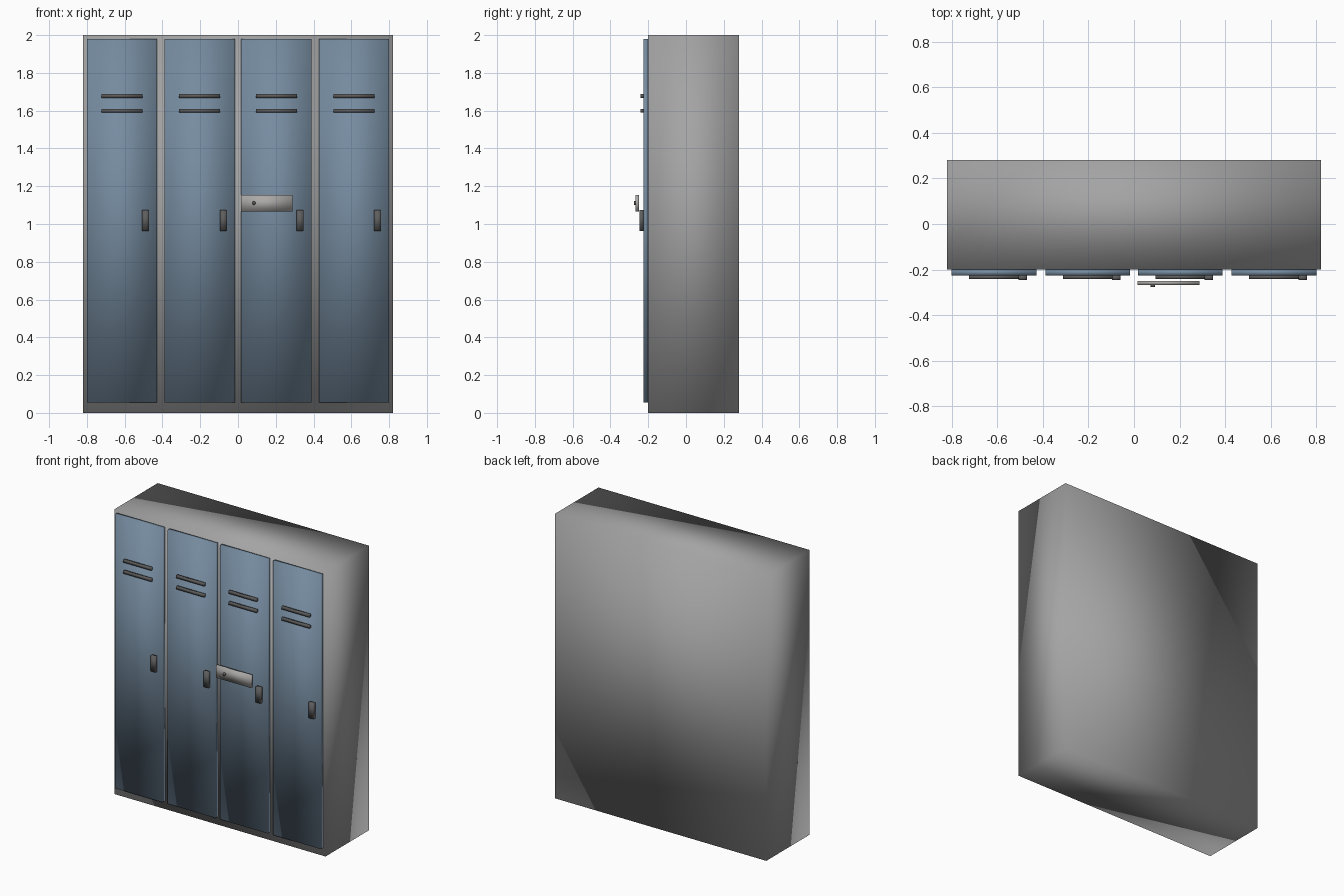
import bpy
import bmesh
from math import radians
from mathutils import Matrix, Vector

# Remove the default object
default = bpy.data.objects.get("Cube")
if default:
    bpy.data.objects.remove(default, do_unlink=True)


def make_material(name, rgb):
    mat = bpy.data.materials.new(name)
    mat.use_nodes = True
    colour = (*rgb, 1.0)
    mat.diffuse_color = colour
    mat.node_tree.nodes["Principled BSDF"].inputs["Base Color"].default_value = colour
    return mat


cabinet_grey = make_material("cabinet_grey", (0.37, 0.37, 0.37))
door_blue = make_material("door_blue", (0.18, 0.26, 0.35))
dark_metal = make_material("dark_metal", (0.11, 0.11, 0.11))
plate_grey = make_material("plate_grey", (0.41, 0.40, 0.39))


def finish(name, bm, mat):
    mesh = bpy.data.meshes.new(name)
    bm.to_mesh(mesh)
    bm.free()
    mesh.materials.append(mat)
    mesh.shade_smooth()
    obj = bpy.data.objects.new(name, mesh)
    bpy.context.collection.objects.link(obj)
    return obj


def box(name, mat, x, y, z):
    """Softly shaded box from (min, max) ranges on each axis."""
    low, high = (Vector(c) for c in zip(x, y, z))
    bm = bmesh.new()
    place = Matrix.Translation((low + high) / 2) @ Matrix.Diagonal((*(high - low), 1))
    bmesh.ops.create_cube(bm, size=1, matrix=place)
    return finish(name, bm, mat)


# Cabinet body
BODY_FRONT = -0.2
DOOR_FRONT = -0.225
box("cabinet_body", cabinet_grey, (-0.82, 0.82), (BODY_FRONT, 0.28), (0, 2))

# Four doors, each with two vent bars and a handle
for number, cx in enumerate((-0.614, -0.203, 0.203, 0.614), 1):
    box(f"door_{number}", door_blue, (cx - 0.186, cx + 0.186),
        (DOOR_FRONT, BODY_FRONT), (0.056, 1.98))
    for side, z in (("lower", 1.6), ("upper", 1.678)):
        box(f"{side}_vent_{number}", dark_metal, (cx - 0.109, cx + 0.109),
            (-0.241, DOOR_FRONT), (z - 0.01, z + 0.01))
    box(f"handle_{number}", dark_metal, (cx + 0.107, cx + 0.144),
        (-0.246, DOOR_FRONT), (0.964, 1.074))

# Latch plate standing off the third door, with its round stud
box("latch_plate", plate_grey, (0.016, 0.288), (-0.267, -0.249), (1.066, 1.153))
bm = bmesh.new()
bmesh.ops.create_cone(bm, cap_ends=True, segments=16, radius1=0.01, radius2=0.01,
                      depth=0.015,
                      matrix=Matrix.Translation((0.083, -0.269, 1.111))
                      @ Matrix.Rotation(radians(90), 4, "X"))
finish("latch_stud", bm, dark_metal)
